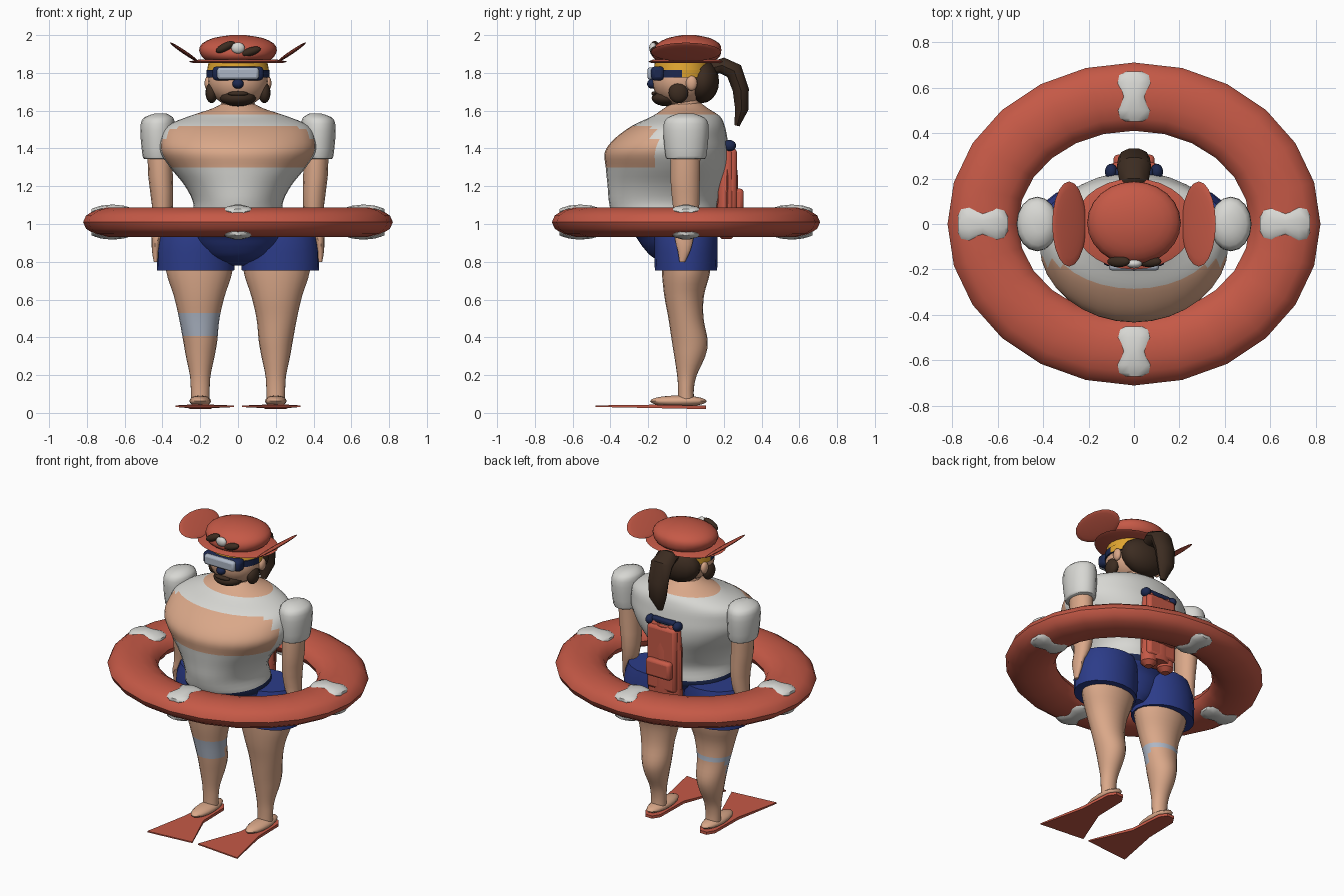
import bpy, bmesh, math
from mathutils import Vector, Matrix

if "Cube" in bpy.data.objects:
    bpy.data.objects.remove(bpy.data.objects["Cube"])

COLOURS = {
    "red": (0.56, 0.10, 0.062), "skin": (0.70, 0.39, 0.25), "white": (0.68, 0.68, 0.65),
    "blue": (0.025, 0.045, 0.25), "navy": (0.012, 0.022, 0.08), "brown": (0.045, 0.025, 0.015),
    "yellow": (0.75, 0.38, 0.03), "pale_grey": (0.42, 0.47, 0.56),
}
MATS = {}
for k, c in COLOURS.items():
    MATS[k] = bpy.data.materials.new(k)
    MATS[k].diffuse_color = (*c, 1)


def finish(name, bm, mats, rule=None):
    """Turn a bmesh into an object; rule maps a face centre to a material index."""
    bmesh.ops.recalc_face_normals(bm, faces=bm.faces)
    if rule:
        for f in bm.faces:
            f.material_index = rule(f.calc_center_median())
    me = bpy.data.meshes.new(name)
    bm.to_mesh(me)
    bm.free()
    for m in mats.split():
        me.materials.append(MATS[m])
    ob = bpy.data.objects.new(name, me)
    bpy.context.collection.objects.link(ob)
    return ob


def bridge(name, rings, mats, rule=None, closed=False):
    """Join rings of points with quads, capped unless the loop is closed."""
    bm = bmesh.new()
    vs = [[bm.verts.new(p) for p in r] for r in rings]
    n = len(vs[0])
    pairs = list(zip(vs, vs[1:])) + ([(vs[-1], vs[0])] if closed else [])
    for a, b in pairs:
        for i in range(n):
            bm.faces.new((a[i], a[(i + 1) % n], b[(i + 1) % n], b[i]))
    if not closed:
        bm.faces.new(vs[0])
        bm.faces.new(vs[-1])
    return finish(name, bm, mats, rule)


def loft(name, secs, mats, n=16, sub=1, rule=None):
    """Elliptic sections (x, y, z, rx, ry[, tilt]) with smooth in-between sections."""
    secs = [tuple(s) + (0,) * (6 - len(s)) for s in secs]
    out = []
    for i in range(len(secs) - 1):
        p = [secs[max(0, min(len(secs) - 1, i + d))] for d in (-1, 0, 1, 2)]
        for k in range(sub):
            t = k / sub
            out.append([0.5 * (2 * b + (c - a) * t + (2 * a - 5 * b + 4 * c - d) * t * t
                               + (3 * b - a - 3 * c + d) * t ** 3) for a, b, c, d in zip(*p)])
    out.append(secs[-1])
    rings = []
    for x, y, z, rx, ry, tilt in out:
        ct, st = math.cos(math.radians(tilt)), math.sin(math.radians(tilt))
        ang = [2 * math.pi * i / n for i in range(n)]
        rings.append([(x + rx * math.cos(a), y + ry * math.sin(a) * ct, z + ry * math.sin(a) * st)
                      for a in ang])
    return bridge(name, rings, mats, rule)


def ball(name, c, r, mat, roll=0, u=16, v=10):
    bm = bmesh.new()
    m = Matrix.Translation(c) @ Matrix.Rotation(math.radians(roll), 4, 'Y') @ Matrix.Diagonal((*r, 1))
    bmesh.ops.create_uvsphere(bm, u_segments=u, v_segments=v, radius=1, matrix=m)
    return finish(name, bm, mat)


def box(name, c, s, mat, bevel=0.015):
    bm = bmesh.new()
    bmesh.ops.create_cube(bm, size=1, matrix=Matrix.Translation(c) @ Matrix.Diagonal((*s, 1)))
    ob = finish(name, bm, mat)
    b = ob.modifiers.new("bevel", 'BEVEL')
    b.width, b.segments = bevel, 2
    return ob


# Swim ring
rings = []
for i in range(24):
    a = 2 * math.pi * i / 24
    rings.append([((0.665 + 0.155 * math.cos(b)) * math.cos(a), (0.56 + 0.15 * math.cos(b)) * math.sin(a),
                   1.01 + 0.08 * math.sin(b)) for b in [2 * math.pi * j / 14 for j in range(14)]])
bridge("swim_ring", rings, "red", closed=True)

# Dumbbell patches above and below the ring
for k in range(4):
    a = k * math.pi / 2
    d, side = Vector((math.cos(a), math.sin(a), 0)), Vector((-math.sin(a), math.cos(a), 0))
    mid = d * (0.665 if k % 2 == 0 else 0.56)
    for s in (-1, 1):
        secs = []
        for r, w in ((-.11, .035), (-.095, .065), (-.06, .072), (0, .045), (.06, .072), (.095, .065), (.11, .035)):
            z = 1.01 + s * (0.08 * math.sqrt(1 - (r / 0.155) ** 2) - 0.002)
            secs.append([mid + d * r + side * w * math.cos(t) + Vector((0, 0, z + 0.016 * math.sin(t)))
                         for t in [2 * math.pi * j / 10 for j in range(10)]])
        bridge("ring_patch", secs, "white")


# Torso: shirt with an open chest band, belt and swim brief
def torso_rule(c):
    if c.z < 0.975:
        return 2
    if c.z < 1.025:
        return 3
    if c.z > 1.58 or (1.3 < c.z < 1.52 and c.y < -0.17):
        return 1
    return 0


loft("torso", [(0, 0, .78, .06, .06), (0, -.04, .82, .16, .13), (0, -.06, .88, .22, .17), (0, -.075, .94, .25, .2),
               (0, -.1, 1.0, .255, .27), (0, -.12, 1.1, .235, .285), (0, -.11, 1.2, .28, .305),
               (0, -.1, 1.3, .36, .325), (0, -.1, 1.38, .41, .33), (0, -.08, 1.45, .41, .30),
               (0, -.04, 1.52, .375, .245), (0, 0, 1.57, .26, .18), (0, 0, 1.61, .14, .12), (0, 0, 1.64, .08, .08)],
     "white skin blue navy", n=32, sub=4, rule=torso_rule)

for s in (-1, 1):
    # Arm with hand, and puffed sleeve
    loft("arm", [(s * .415, 0, 1.42, .065, .08), (s * .41, -.005, 1.25, .065, .08), (s * .4, 0, 1.1, .056, .072),
                 (s * .41, 0, .98, .045, .055), (s * .43, -.01, .92, .027, .05), (s * .436, -.01, .86, .02, .035),
                 (s * .436, -.02, .80, .01, .015)], "skin", n=14, sub=2)
    loft("sleeve", [(s * .42, 0, 1.345, .078, .1), (s * .422, 0, 1.36, .083, .108), (s * .425, 0, 1.45, .09, .118),
                    (s * .425, 0, 1.53, .09, .118), (s * .42, 0, 1.565, .075, .095), (s * .41, 0, 1.585, .03, .04)],
         "white", n=16, sub=2)

    # Shorts leg
    loft("shorts_leg", [(s * .225, 0, .755, .205, .165), (s * .222, 0, .85, .208, .168), (s * .215, 0, .93, .205, .168),
                        (s * .2, 0, 1.0, .195, .155)], "blue", n=20)

    # Leg; the left knee wears a pad with a strap around the back
    def pad(c, s=s):
        return int(s < 0 and ((.4 < c.z < .53 and c.y < 0.02) or .5 < c.z < .53))
    loft("leg", [(s * .2, 0, .07, .048, .042), (s * .2, 0, .13, .05, .042), (s * .2, .005, .2, .055, .052),
                 (s * .2, .02, .3, .076, .082), (s * .2, .02, .38, .09, .095), (s * .205, .0, .5, .107, .093),
                 (s * .205, -.01, .62, .135, .105), (s * .205, 0, .75, .175, .128), (s * .205, 0, .9, .18, .13)],
         "skin pale_grey", n=20, sub=4, rule=pad)

    # Foot and flipper
    ball("foot", (s * .2, -.04, .062), (.057, .15, .03), "skin")
    bm = bmesh.new()
    outline = [(.33, -.48), (.02, -.45), (.135, -.17), (.145, .06), (.175, .105), (.225, .105), (.255, .06), (.265, -.17)]
    f = bm.faces.new([bm.verts.new((s * x, y, .022 - .02 * y)) for x, y in outline])
    up = bmesh.ops.extrude_face_region(bm, geom=[f])
    for v in up["geom"]:
        if isinstance(v, bmesh.types.BMVert):
            v.co.z += .008 if v.co.y < -.3 else .018
    finish("flipper", bm, "red")

    # Sideburns, ears, hat flaps, tanks
    ball("sideburn", (s * .14, -.04, 1.695), (.032, .052, .055), "brown")
    ball("ear", (s * .157, .03, 1.745), (.02, .03, .04), "skin")
    ball("hat_flap", (s * .285, 0, 1.91), (.09, .187, .01), "red", roll=-s * 34, u=20)
    loft("tank", [(s * .065, .215, .92, .025, .025), (s * .065, .215, .945, .052, .05), (s * .065, .215, 1.38, .05, .045),
                  (s * .065, .215, 1.42, .03, .03)], "red", n=14)
    ball("tank_cap", (s * .1, .23, 1.415), (.028, .035, .03), "navy")
    ball("hat_mark", (s * .068, -.165, 1.925 - s * .012), (.055, .025, .022), "brown", roll=s * 5 - 22)

# Backpack
loft("backpack", [(0, .215, .96, .1, .06), (0, .215, 1.0, .12, .06), (0, .22, 1.25, .12, .055), (0, .215, 1.4, .1, .045)],
     "red", n=8)
box("pack_panel", (0, .235, 1.19), (.21, .07, .42), "red", .02)
box("pack_pocket", (0, .275, 1.13), (.18, .06, .115), "red", .018)
box("pack_handle", (0, .225, 1.425), (.17, .04, .035), "navy", .012)

# Head, hair and beard
ball("head", (0, -.03, 1.755), (.158, .148, .135), "skin", u=24, v=16)
loft("neck", [(0, 0, 1.58, .1, .09), (0, -.01, 1.68, .08, .08)], "skin")
ball("hair", (0, .085, 1.755), (.155, .09, .115), "brown")
ball("beard", (0, -.1, 1.667), (.095, .082, .044), "brown")
ball("moustache", (0, -.165, 1.69), (.055, .018, .013), "brown")
loft("ponytail", [(0, .12, 1.82, .04, .035, 90), (0, .19, 1.84, .065, .045, 75), (0, .255, 1.81, .075, .05, 40),
                  (0, .29, 1.71, .07, .045, 8), (0, .295, 1.61, .06, .038, -8), (0, .27, 1.52, .02, .014, -15)],
     "brown", n=10)

# Headband and goggles
loft("headband", [(0, -.02, 1.805, .165, .15), (0, -.02, 1.862, .155, .145)], "yellow", n=24)
loft("goggle_strap", [(0, -.02, 1.775, .167, .156), (0, -.02, 1.815, .168, .157)], "navy yellow", n=24,
     rule=lambda c: int(c.y > 0.0))
box("goggle_frame", (0, -.15, 1.797), (.27, .07, .075), "navy", .02)
box("goggle_lens", (0, -.175, 1.797), (.22, .06, .065), "pale_grey", .014)
ball("nose_cover", (0, -.178, 1.742), (.03, .028, .026), "navy")

# Hat
loft("hat_brim", [(0, 0, 1.853, .24, .185), (0, 0, 1.86, .262, .2), (0, 0, 1.872, .2, .17)], "red", n=28)
loft("hat_crown", [(0, 0, 1.865, .165, .15), (0, 0, 1.885, .19, .178), (0, .005, 1.92, .206, .182), (0, .012, 1.955, .19, .165),
                   (0, .015, 1.985, .13, .11), (0, .015, 2.0, .04, .035)], "red", n=24, sub=2)
ball("hat_badge", (0, -.175, 1.932), (.036, .02, .03), "white")

# Smooth shading with sharp edges kept
for ob in bpy.context.scene.objects:
    ob.select_set(True)
    bpy.context.view_layer.objects.active = ob
bpy.ops.object.shade_smooth_by_angle(angle=math.radians(40))

for m in bpy.data.materials:
    if m.users and not m.is_grease_pencil:
        m.use_nodes = True
        m.node_tree.nodes["Principled BSDF"].inputs["Base Color"].default_value = m.diffuse_color
